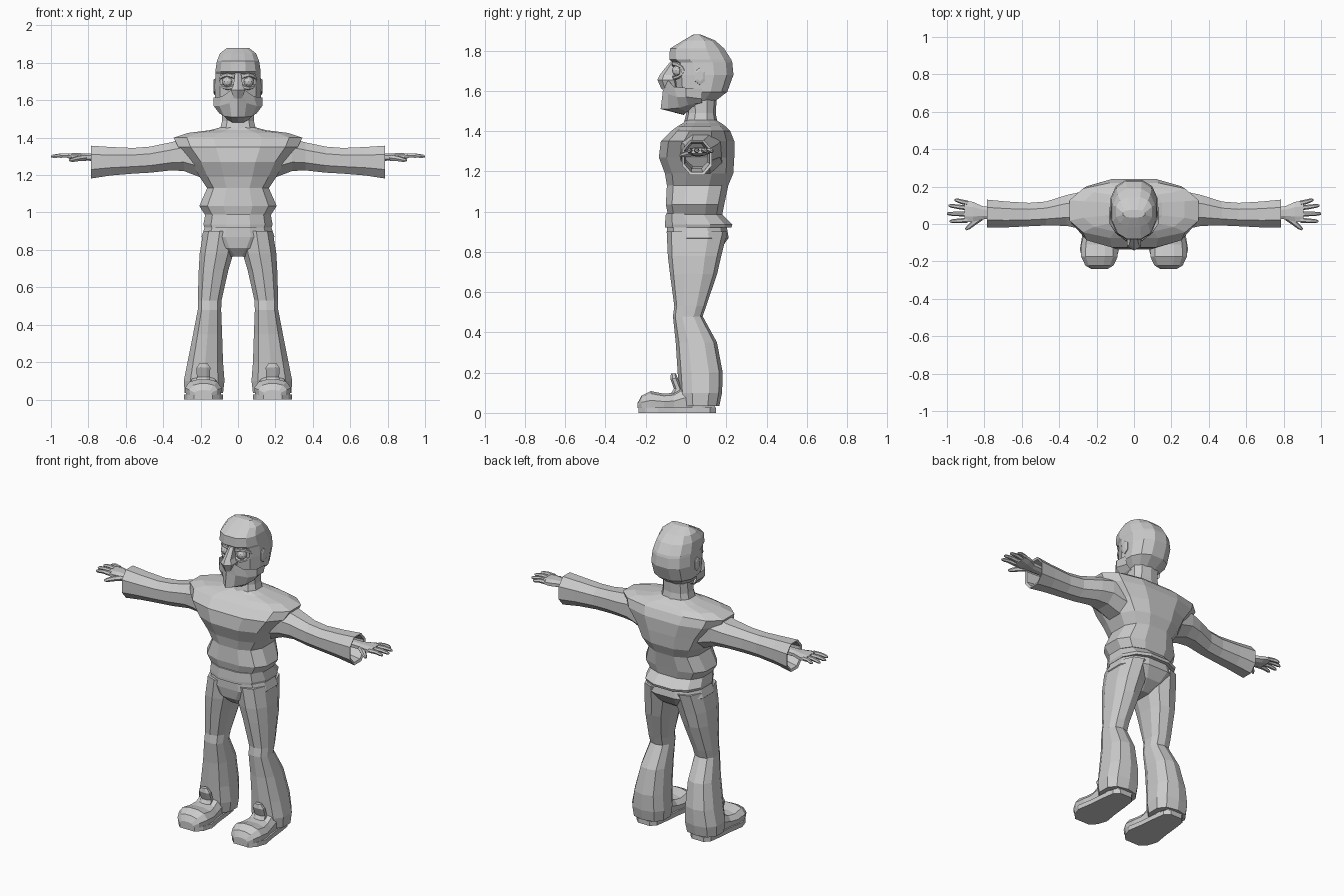
import bpy, bmesh
from math import sin, cos, pi
from mathutils import Vector


def finish(name, bm, mirror=False):
    bmesh.ops.recalc_face_normals(bm, faces=bm.faces)
    me = bpy.data.meshes.new(name)
    bm.to_mesh(me)
    bm.free()
    ob = bpy.data.objects.new(name, me)
    bpy.context.collection.objects.link(ob)
    if mirror:
        ob.modifiers.new("mirror", 'MIRROR').use_clip = True
    return ob


def power(v, e):
    return (1 if v >= 0 else -1) * abs(v) ** e


def ring(axis, t, a0, a1, b0, b1, n, e):
    """Rounded polygon filling the extents a0..a1, b0..b1, across the given axis."""
    k = cos(pi / n) ** e
    pts = []
    for i in range(n):
        ang = (i + 0.5) * 2 * pi / n
        a = (a0 + a1) / 2 + (a1 - a0) / 2 * power(cos(ang), e) / k
        b = (b0 + b1) / 2 + (b1 - b0) / 2 * power(sin(ang), e) / k
        pts.append({'x': (t, a, b), 'y': (a, t, b), 'z': (a, b, t)}[axis])
    return pts


def skin(name, rings, mirror=False, closed=True, cap0=True, cap1=True):
    """Join rows of points with quads."""
    bm = bmesh.new()
    rows = [[bm.verts.new(p) for p in r] for r in rings]
    n = len(rows[0])
    for r, s in zip(rows, rows[1:]):
        for i in range(n if closed else n - 1):
            j = (i + 1) % n
            bm.faces.new((r[i], r[j], s[j], s[i]))
    if closed and cap0:
        bm.faces.new(rows[0])
    if closed and cap1:
        bm.faces.new(rows[-1])
    return finish(name, bm, mirror)


def loft(name, axis, table, n=8, e=0.85, **kw):
    return skin(name, [ring(axis, *row, n, e) for row in table], **kw)


def body(name, table, n=12, e=0.8):
    """Central part from rows of height, half width, front, back."""
    return loft(name, 'z', [(z, -w, w, f, b) for z, w, f, b in table], n, e)


def tube(name, path, n=6, mirror=True):
    """Tapered tube through (x, y, z, radius) points."""
    pts = [Vector(p[:3]) for p in path]
    rings = []
    for i, p in enumerate(pts):
        d = (pts[min(i + 1, len(pts) - 1)] - pts[max(i - 1, 0)]).normalized()
        u = d.cross(Vector((0, 0, 1))).normalized()
        v = d.cross(u)
        rings.append([p + path[i][3] * (u * cos(2 * pi * k / n) + v * sin(2 * pi * k / n))
                      for k in range(n)])
    return skin(name, rings, mirror)


# Shirt, neck and hips
body("shirt", [(.985, .175, -.09, .18), (1.035, .207, -.10, .19), (1.13, .165, -.095, .21),
               (1.19, .205, -.105, .235), (1.27, .25, -.135, .24), (1.35, .32, -.125, .24),
               (1.40, .345, -.075, .22), (1.425, .27, -.04, .195), (1.44, .15, -.015, .175),
               (1.455, .095, 0, .15)], e=.75)
body("neck", [(1.43, .10, -.01, .155), (1.49, .085, .005, .145), (1.57, .085, 0, .15)], n=10)
body("waistband", [(.92, .18, -.105, .225), (.935, .185, -.105, .23), (.99, .175, -.10, .175)])
body("hips", [(.94, .172, -.095, .20), (.87, .195, -.095, .212), (.81, .13, -.085, .17),
              (.765, .05, -.045, .10)])

# Flared trouser legs
loft("trouser_leg", 'z', [
    (.90, .01, .185, -.09, .20), (.78, .025, .205, -.085, .17), (.69, .052, .21, -.075, .15),
    (.53, .088, .215, -.055, .097), (.48, .09, .215, -.062, .08), (.35, .085, .24, -.047, .15),
    (.20, .08, .27, -.037, .178), (.10, .072, .29, -.03, .175), (.035, .08, .285, -.02, .162)],
    n=10, e=.8, mirror=True)

# Shoes: sole, upper and raised tongue
sole = [(-.235, .05), (-.20, .085), (-.14, .105), (-.05, .09), (.05, .08), (.12, .07), (.15, .04)]
skin("shoe_sole", [[(.185 - w, y, .0), (.185 + w, y, .0), (.185 + w, y, .028), (.185 - w, y, .028)]
                   for y, w in sole], mirror=True)
upper = [(-.24, .045, .05), (-.222, .075, .085), (-.175, .098, .108), (-.11, .097, .095),
         (-.06, .085, .10), (0, .08, .14), (.08, .075, .13), (.145, .05, .08)]
skin("shoe_upper", [[(.185 + w * s, y, .025 + (h - .025) * k) for s, k in
                     ((-.95, 0), (-1, .45), (-.75, .85), (-.3, 1), (.3, 1), (.75, .85), (1, .45), (.95, 0))]
                    for y, w, h in upper], mirror=True)
loft("shoe_tongue", 'z', [(.08, .145, .225, -.085, -.02), (.12, .15, .22, -.06, -.02),
                          (.17, .148, .222, -.078, -.04), (.195, .165, .205, -.075, -.05)],
     n=8, mirror=True)

# Bell sleeves, turned inward at the open cuff
loft("sleeve", 'x', [
    (.18, -.03, .18, 1.18, 1.39), (.29, -.025, .17, 1.222, 1.395), (.36, -.01, .155, 1.225, 1.375),
    (.47, -.008, .12, 1.213, 1.352), (.56, -.012, .113, 1.208, 1.345), (.68, -.018, .12, 1.198, 1.35),
    (.785, -.02, .13, 1.182, 1.357), (.78, -.008, .118, 1.196, 1.345), (.68, 0, .105, 1.215, 1.335)],
    n=8, e=.9, mirror=True, cap1=False)

# Hands
loft("palm", 'x', [(.72, .03, .09, 1.275, 1.315), (.81, .025, .095, 1.277, 1.315),
                   (.86, .012, .118, 1.278, 1.318), (.905, .008, .125, 1.288, 1.316)],
     n=8, mirror=True)
for i, (y0, x1, y1) in enumerate([(.02, .985, .015), (.053, 1.0, .055), (.086, .992, .098),
                                  (.112, .96, .128)]):
    xm = (.89 + x1) / 2
    tube("finger_%d" % (i + 1), [(.89, y0, 1.303, .014), (xm, (y0 + y1) / 2, 1.306, .012),
                                 (x1 - .012, y1, 1.301, .010), (x1, y1, 1.299, .005)])
tube("thumb", [(.82, .035, 1.292, .018), (.86, .004, 1.287, .015), (.885, -.018, 1.281, .012),
               (.90, -.029, 1.278, .006)])

# Head with capped crown
body("head", [(1.545, .08, -.02, .14), (1.595, .122, -.045, .205), (1.68, .125, -.055, .236),
              (1.74, .12, -.06, .23), (1.755, .121, -.083, .225), (1.81, .113, -.08, .19),
              (1.85, .097, -.015, .145), (1.879, .06, .035, .075)], n=12, e=.82)

# Face mask with central ridge, half rows mirrored
skin("face_mask", [
    [(0, -.125, 1.665), (.03, -.095, 1.66), (.085, -.06, 1.62), (.13, .0, 1.615), (.13, .08, 1.61)],
    [(0, -.115, 1.60), (.045, -.09, 1.585), (.10, -.045, 1.57), (.13, .0, 1.57), (.12, .08, 1.56)],
    [(0, -.126, 1.51), (.035, -.09, 1.51), (.075, -.035, 1.515), (.10, .01, 1.53), (.095, .08, 1.54)],
    [(0, -.01, 1.48), (.03, -.01, 1.482), (.055, .005, 1.495), (.08, .03, 1.52), (.08, .08, 1.54)]],
    closed=False, mirror=True)

# Nose wedge
body("nose", [(1.745, .016, -.075, -.03), (1.68, .025, -.125, -.04), (1.655, .038, -.136, -.04),
              (1.61, .022, -.118, -.04)], n=6)

# Eyes, brows and lower lids
bm = bmesh.new()
bmesh.ops.create_icosphere(bm, subdivisions=2, radius=.03)
bmesh.ops.translate(bm, vec=(.055, -.04, 1.70), verts=bm.verts)
finish("eyeball", bm, True)
for name, sgn, r in (("brow", 1, .013), ("lower_lid", -1, .010)):
    tube(name, [(.055 + .042 * cos(a), -.06 + .03 * (cos(a) + .3) ** 2,
                 1.70 + sgn * .036 * sin(a), r * (.6 + .4 * sin(a)))
                for a in [pi * k / 6 for k in range(7)]], n=5)

# Ears flattened under the cap
loft("ear", 'x', [(.10, .04, .09, 1.63, 1.71), (.128, .045, .095, 1.635, 1.71),
                  (.132, .055, .085, 1.65, 1.70)], n=6, mirror=True)
